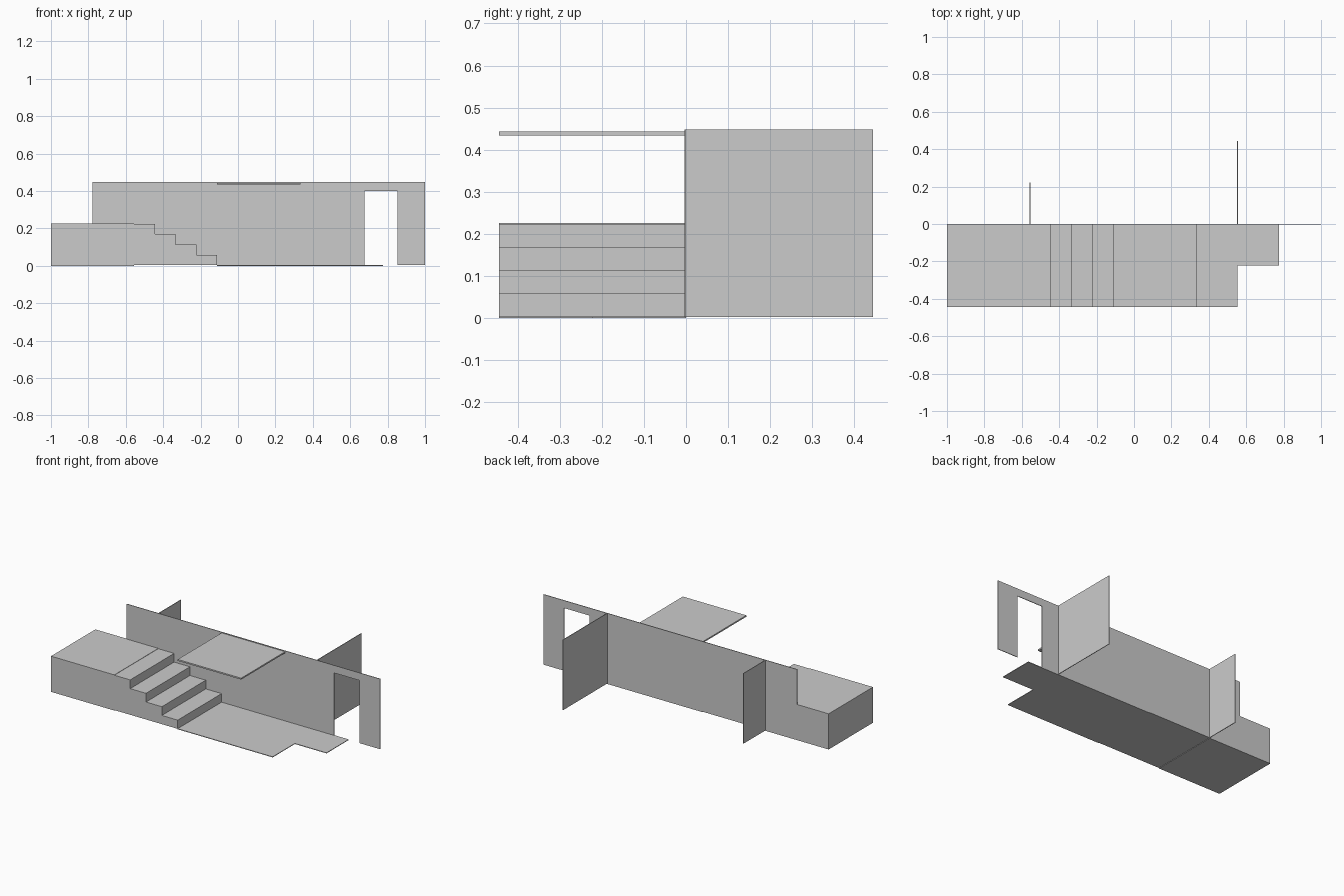
import bpy, bmesh

if "Cube" in bpy.data.objects:
    bpy.data.objects.remove(bpy.data.objects["Cube"])


def prism(name, outline, axis, start, depth):
    """Extrude a 2D outline: axis 'y' reads points as (x, z), axis 'z' as (x, y)."""
    bm = bmesh.new()
    place = (lambda p: (p[0], start, p[1])) if axis == 'y' else (lambda p: (p[0], p[1], start))
    face = bm.faces.new([bm.verts.new(place(p)) for p in outline])
    ext = bmesh.ops.extrude_face_region(bm, geom=[face], use_keep_orig=True)
    moved = [v for v in ext['geom'] if isinstance(v, bmesh.types.BMVert)]
    bmesh.ops.translate(bm, verts=moved, vec=(0, depth, 0) if axis == 'y' else (0, 0, depth))
    bmesh.ops.recalc_face_normals(bm, faces=bm.faces)
    mesh = bpy.data.meshes.new(name)
    bm.to_mesh(mesh)
    bm.free()
    obj = bpy.data.objects.new(name, mesh)
    bpy.context.collection.objects.link(obj)
    return obj


def rect(x0, x1, v0, v1):
    return [(x0, v0), (x1, v0), (x1, v1), (x0, v1)]


U = 0.111            # stair tread
D = 4 * U            # depth of the set, also wall height
BASE, TOP = 0.003, 0.448
T = 0.004            # sheet thickness

# Raised platform on the left
prism("platform", rect(-1, -0.556, 0, 0.226), 'y', -D, D)

# Four-step stair descending to the right
rise = (0.224 - BASE) / 4
profile = [(-0.556, BASE), (-0.556, 0.224)]
for i in range(4):
    x = -0.556 + (i + 1) * U
    z = 0.224 - i * rise
    profile += [(x, z), (x, z - rise)]
prism("stairs", profile, 'y', -D, D)

# Lower floor with a notched front corner
prism("floor", [(-0.112, -D), (0.554, -D), (0.554, -D / 2), (0.776, -D / 2),
                (0.776, 0), (-0.112, 0)], 'z', 0.0, T)

# Long main wall with a doorway open at the bottom
prism("main_wall", [(-0.778, BASE), (0.676, BASE), (0.676, 0.4), (0.854, 0.4),
                    (0.854, BASE), (1, BASE), (1, TOP), (-0.778, TOP)], 'y', -T, T)

# Two partitions behind the wall
for name, x, length in (("short_partition", -0.556, D / 2), ("long_partition", 0.554, D)):
    prism(name, rect(x - T / 2, x + T / 2, BASE, TOP), 'y', 0, length)

# Canopy projecting to the front
prism("canopy", rect(-0.112, 0.333, -D, 0), 'z', 0.434, 0.009)
